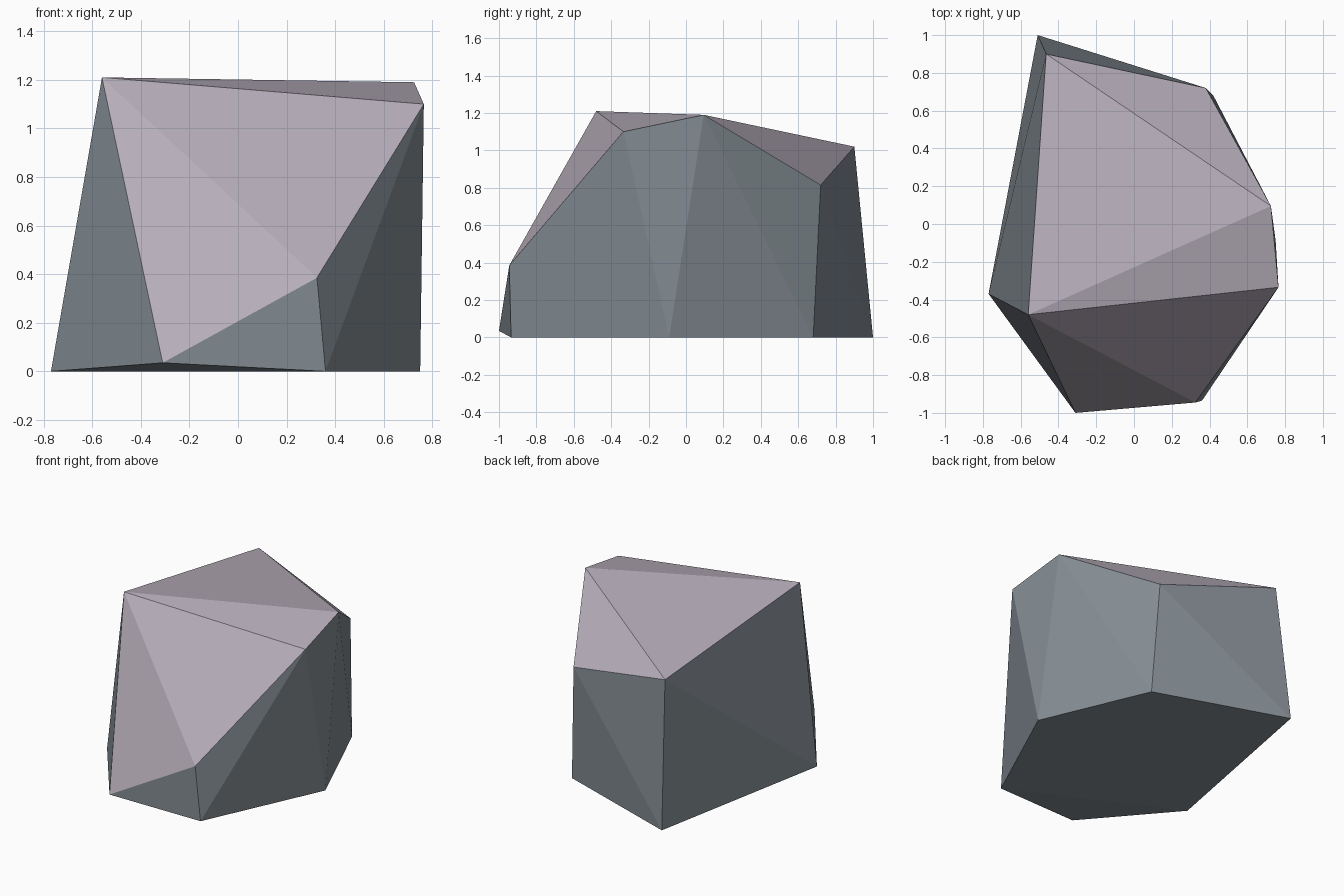
import bpy

if "Cube" in bpy.data.objects:
    bpy.data.objects.remove(bpy.data.objects["Cube"])

# Corners of the faceted boulder
P = {
    "A": (-0.56, -0.48, 1.21), "B": (0.765, -0.335, 1.10), "C": (0.725, 0.095, 1.19),
    "D": (-0.465, 0.90, 1.02), "E": (0.38, 0.72, 0.815), "F": (0.325, -0.945, 0.385),
    "G": (-0.31, -1.0, 0.035), "H": (-0.77, -0.37, 0.0), "I": (0.36, -0.935, 0.0),
    "J": (0.75, -0.09, 0.0), "K": (-0.51, 1.0, 0.0), "L": (0.42, 0.68, 0.0),
}
CAP = ["ABC", "ACD", "CED", "AFB", "AGF"]                # pale upper facets
SIDES = ["GIF", "AHG", "ADH", "DKH", "DEK", "ELK",       # grey flanks
         "BFI", "BIJ", "BJC", "CJL", "CLE"]
BASE = ["HIG", "HKLJI"]                                  # underside


def material(name, rgb):
    m = bpy.data.materials.new(name)
    m.diffuse_color = (*rgb, 1.0)
    m.use_nodes = True
    m.node_tree.nodes["Principled BSDF"].inputs["Base Color"].default_value = m.diffuse_color
    return m


# Build the boulder and orient each facet outwards
keys = list(P)
centre = (0.0, 0.0, 0.5)
faces = [[keys.index(c) for c in f] for f in CAP + SIDES + BASE]
for f in faces:
    a, b, c = (P[keys[i]] for i in f[:3])
    u = [b[k] - a[k] for k in range(3)]
    v = [c[k] - a[k] for k in range(3)]
    n = (u[1]*v[2] - u[2]*v[1], u[2]*v[0] - u[0]*v[2], u[0]*v[1] - u[1]*v[0])
    if sum(n[k] * (a[k] - centre[k]) for k in range(3)) < 0:
        f.reverse()

mesh = bpy.data.meshes.new("boulder")
mesh.from_pydata(list(P.values()), [], faces)
mesh.materials.append(material("slate grey", (0.23, 0.265, 0.295)))
mesh.materials.append(material("pale mauve stone", (0.47, 0.42, 0.49)))
for p in mesh.polygons:
    p.material_index = 1 if p.index < len(CAP) else 0
mesh.update()
bpy.context.collection.objects.link(bpy.data.objects.new("boulder", mesh))
